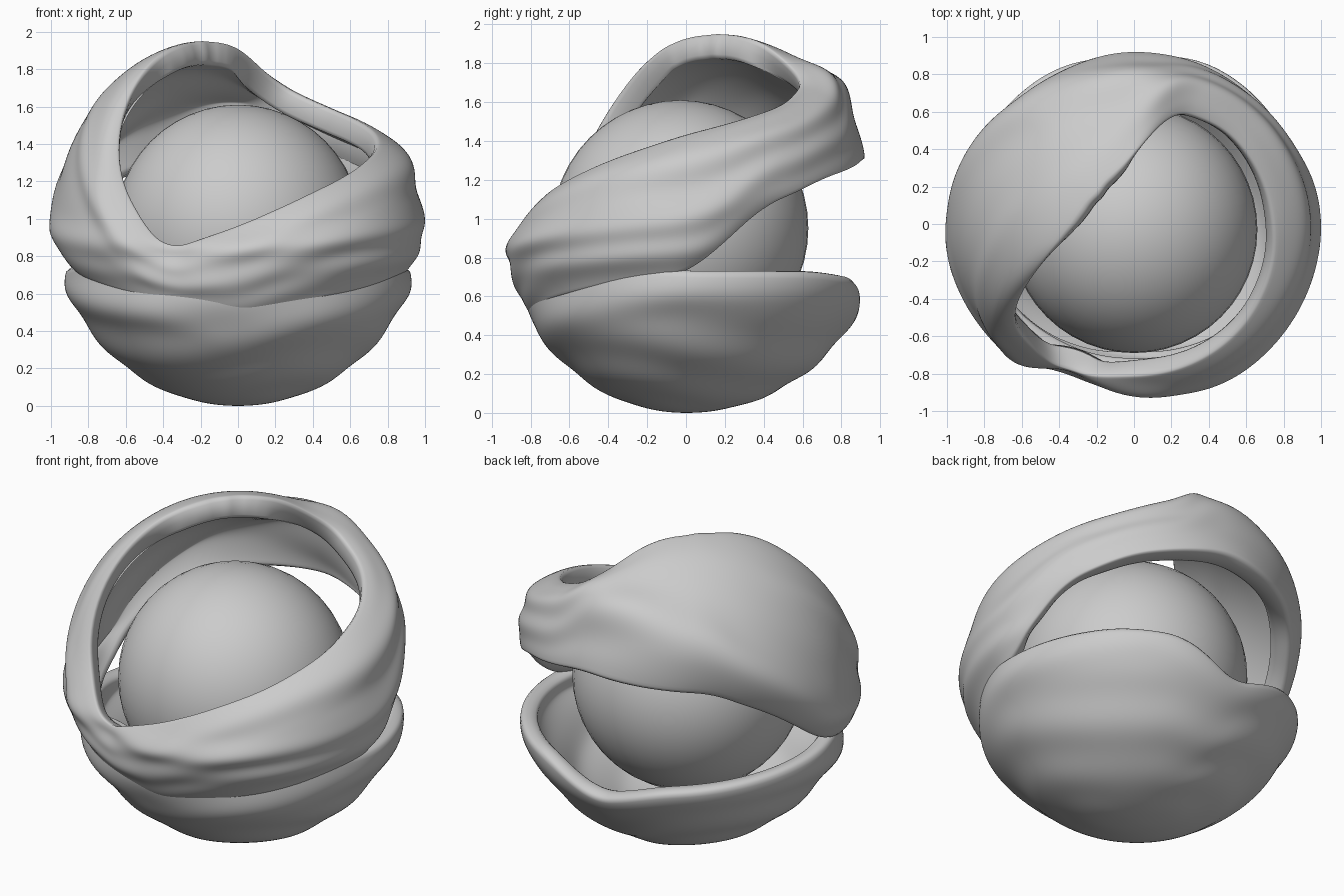
import bpy, bmesh, math
from math import sin, cos, radians, exp

cube = bpy.data.objects.get("Cube")
if cube:
    bpy.data.objects.remove(cube)

grey = bpy.data.materials.new("clay grey")
grey.use_nodes = True
grey.diffuse_color = (0.6, 0.6, 0.6, 1)
grey.node_tree.nodes["Principled BSDF"].inputs["Base Color"].default_value = (0.6, 0.6, 0.6, 1)
CENTRE_Z = 0.97


def lookup(table, az):
    """Periodic, softened interpolation of (azimuth, value) pairs."""
    def linear(a):
        a %= 360
        pts = [(table[-1][0] - 360, table[-1][1])] + table + [(table[0][0] + 360, table[0][1])]
        for (a0, v0), (a1, v1) in zip(pts, pts[1:]):
            if a0 <= a <= a1:
                return v0 + (v1 - v0) * (a - a0) / (a1 - a0)
    return sum(linear(az + d) for d in (-6, -4, -2, 0, 2, 4, 6)) / 7


# Edge elevations around the ball, in degrees
OPENING = [(0, 33), (45, 42), (70, 50), (80, 64), (95, 72), (110, 75), (140, 77), (170, 75),
           (185, 72), (200, 64), (210, 49), (220, 20), (232, 3), (244, -9), (270, 0),
           (300, 13), (330, 24)]
WRAP_LOW = [(0, -17), (12, -7), (25, 5), (50, 14), (85, 20), (135, 16), (157, 5), (180, -12),
            (200, -19), (235, -25), (270, -34), (305, -25), (340, -19)]
BOWL_RIM = [(0, -14), (45, -14), (68, -16), (90, -27), (115, -19), (180, -14), (200, -13),
            (270, -16), (340, -13)]
# How far each edge rolls inwards
OPENING_CURL = [(0, .13), (60, .1), (85, .02), (200, .02), (225, .1), (245, .12), (330, .14)]
WRAP_CURL = [(0, .07), (50, .04), (90, .02), (145, .1), (180, .08), (230, .03), (270, .03),
             (310, .03)]
BOWL_CURL = [(0, .04), (90, .02), (180, .04), (230, .1), (310, .1)]
# Raised folds: path, height and width in degrees
FOLDS = [
    ([(0, 22), (60, 39), (80, 44), (100, 42), (135, 34), (160, 18), (180, 2), (270, -12)],
     [(0, .01), (45, .04), (80, .08), (135, .06), (190, .02), (220, 0), (330, 0)], 9),
    ([(0, 0), (30, 12), (180, -2), (215, -6), (270, -8), (320, -4)],
     [(0, .025), (40, 0), (165, 0), (190, .03), (270, .035), (330, .035)], 4),
    ([(0, -8), (180, -10), (230, -16), (270, -18), (310, -12)],
     [(0, .02), (30, 0), (170, 0), (200, .02), (270, 0), (310, .025)], 4),
    ([(0, 40), (170, 50), (190, 38), (210, 15), (225, -2), (300, 0)],
     [(0, 0), (165, 0), (190, .01), (215, .025), (235, .02), (250, 0)], 6),
    ([(0, -20), (60, -19), (90, -29), (120, -22), (180, -20), (235, -30), (270, -40), (305, -30)],
     [(0, .03), (90, .02), (180, .03), (235, .02), (270, 0), (305, .02)], 6),
]


def radius(az, el):
    a = radians(az)
    depth = 1.0 if sin(a) > 0 else 0.93
    r = 0.975 * cos(a) ** 2 + depth * sin(a) ** 2
    pole = 1.035 if el > 0 else 0.97
    r += (pole - r) * sin(radians(el)) ** 2
    for path, height, width in FOLDS:
        r += lookup(height, az) * exp(-((el - lookup(path, az)) / width) ** 2)
    return r


def ease(distance, reach):
    return max(0, 1 - distance / reach) ** 2


def finish(obj):
    obj.data.materials.append(grey)
    bpy.ops.object.select_all(action='DESELECT')
    obj.select_set(True)
    bpy.context.view_layer.objects.active = obj
    bpy.ops.object.shade_smooth_by_angle(angle=radians(50))


def shell(name, low, high, low_curl, high_curl, ripple, thickness, columns=128, rows=30):
    """Draped sheet between two edges, thickened inwards."""
    bm = bmesh.new()
    rings = [[] for _ in range(rows + 1)]
    for i in range(columns):
        az = 360 * i / columns
        a = radians(az)
        e0, e1 = low(az), high(az)
        c0, c1 = low_curl(az), high_curl(az)
        for j in range(rows + 1):
            t = j / rows
            el = e0 + (e1 - e0) * t
            r = radius(az, el) - c0 * ease(el - e0, 14) - c1 * ease(e1 - el, 18)
            r += ripple(a, t)
            e = radians(el)
            rings[j].append(bm.verts.new((r * cos(e) * cos(a), r * cos(e) * sin(a),
                                          CENTRE_Z + r * sin(e))))
    for lower, upper in zip(rings, rings[1:]):
        for i in range(columns):
            k = (i + 1) % columns
            bm.faces.new((lower[i], lower[k], upper[k], upper[i]))
    bmesh.ops.remove_doubles(bm, verts=bm.verts, dist=0.0005)
    mesh = bpy.data.meshes.new(name)
    bm.to_mesh(mesh)
    bm.free()
    obj = bpy.data.objects.new(name, mesh)
    bpy.context.collection.objects.link(obj)
    solid = obj.modifiers.new("thickness", 'SOLIDIFY')
    solid.thickness = thickness
    solid.offset = -1
    smooth = obj.modifiers.new("soften", 'SUBSURF')
    smooth.levels = smooth.render_levels = 1
    finish(obj)


# Upper wrap: hood, raised ring and front band
shell("upper_wrap",
      lambda az: lookup(WRAP_LOW, az), lambda az: lookup(OPENING, az),
      lambda az: lookup(WRAP_CURL, az), lambda az: lookup(OPENING_CURL, az),
      lambda a, t: 0.009 * sin(19 * t + 2 * sin(2 * a)) * sin(math.pi * t) * (0.6 + 0.4 * cos(a)),
      0.13)

# Lower bowl: closed underneath, open towards the back
shell("lower_bowl",
      lambda az: -90, lambda az: lookup(BOWL_RIM, az),
      lambda az: 0, lambda az: lookup(BOWL_CURL, az),
      lambda a, t: 0.012 * sin(22 * t + 2 * sin(2 * a)) * t * t * (1 - t) * 4,
      0.1)

# Ball held inside the wraps
bpy.ops.mesh.primitive_uv_sphere_add(segments=48, ring_count=24, radius=0.66,
                                     location=(0, -0.03, 0.95))
ball = bpy.context.object
ball.name = "inner_ball"
finish(ball)
